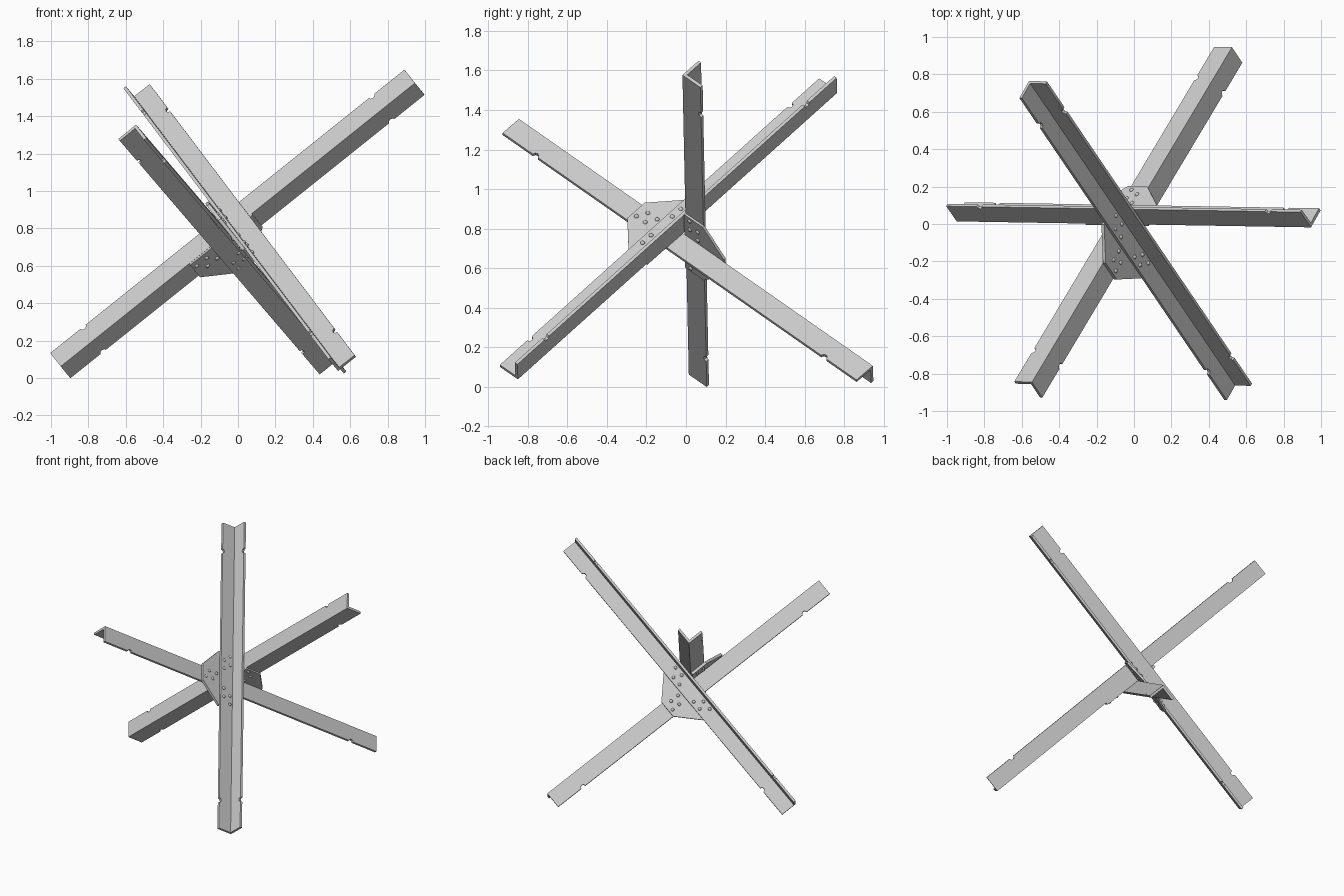
import bpy, bmesh, math
from mathutils import Vector as V

if "Cube" in bpy.data.objects:
    bpy.data.objects.remove(bpy.data.objects["Cube"])

WIDTH, THICK = 0.122, 0.017          # angle-iron flange size
NOTCH_AT, NOTCH_R = 0.225, 0.018     # edge notches near the beam ends

# Three mutually perpendicular beam directions and the crossing point
A = V((.7795, -.015, .626)).normalized()
B = V((-.455, .667, .590))
B = (B - A * B.dot(A)).normalized()
C = A.cross(B)
HUB = A * .458 + B * .476 + C * .426


def plate(bm, origin, p, q, n, outline, n0, n1):
    """Flat outline in the p/q plane, extruded along n from n0 to n1."""
    lo, hi = [[bm.verts.new(origin + p * x + q * y + n * h) for x, y in outline]
              for h in (n0, n1)]
    bm.faces.new(lo)
    bm.faces.new(hi)
    k = len(lo)
    for i in range(k):
        j = (i + 1) % k
        bm.faces.new((lo[i], lo[j], hi[j], hi[i]))


def finish(bm, name):
    bmesh.ops.recalc_face_normals(bm, faces=bm.faces)
    me = bpy.data.meshes.new(name)
    bm.to_mesh(me)
    bm.free()
    ob = bpy.data.objects.new(name, me)
    bpy.context.collection.objects.link(ob)
    return ob


def flange_outline(length, inner):
    pts = [(0, inner), (0, WIDTH)]
    for s in (NOTCH_AT, length - NOTCH_AT):
        for k in range(5):
            t = math.pi * k / 4
            pts.append((s - NOTCH_R * math.cos(t), WIDTH - NOTCH_R * math.sin(t)))
    return pts + [(length, WIDTH), (length, inner)]


def beam(name, start, end, u, v):
    """L-section running along its outer corner, flanges along u and v."""
    start, end = V(start), V(end)
    d = (end - start).normalized()
    u = (u - d * u.dot(d)).normalized()
    v = (v - d * v.dot(d) - u * v.dot(u)).normalized()
    length = (end - start).length
    bm = bmesh.new()
    plate(bm, start, d, u, v, flange_outline(length, 0), 0, THICK)
    plate(bm, start, d, v, u, flange_outline(length, THICK), 0, THICK)
    return finish(bm, name)


# Beams
beam("side_beam", (-.948, .014, .062), (.946, -.018, 1.577), B, -C)
beam("front_beam", (.535, -.85, .038), (-.561, .765, 1.487), A, C)
beam("rear_beam", (.524, .945, .106), (-.545, -.845, 1.355), -A, -B)

# Gusset plates with rivets joining a base beam (+n side) to a cross beam (-n side)
ARM_RIVETS = [(.19, .043), (.122, .043), (.145, .097), (.08, .097)]
CROSS_RIVETS = [(.027, .152), (.027, .215), (-.027, .185), (-.027, .245)]
GUSSET = [(-.215, .004), (-.215, .13), (-.066, .272),
          (.066, .272), (.215, .13), (.215, .004)]


def gusset(name, p, q, n, n0, n1):
    origin = HUB - p * .065
    bm = bmesh.new()
    plate(bm, origin, p, q, n, GUSSET, n0, n1)
    finish(bm, name + "_gusset")

    heads = [(s * x, y, h) for s in (-1, 1) for x, y in ARM_RIVETS
             for h in (n0, n1 + THICK)]
    heads += [(x, y, h) for x, y in CROSS_RIVETS for h in (n0 - THICK, n1)]
    bm = bmesh.new()
    rot = n.to_track_quat('Z', 'Y')
    for x, y, h in heads:
        vs = bmesh.ops.create_uvsphere(bm, u_segments=10, v_segments=6, radius=.012)["verts"]
        pos = origin + p * x + q * y + n * h
        for vert in vs:
            vert.co.z *= .75
            vert.co = rot @ vert.co + pos
    for f in bm.faces:
        f.smooth = True
    finish(bm, name + "_rivets")


gusset("front", B, C, A, -.009, .010)
gusset("side", A, -C, B, -.007, .007)
